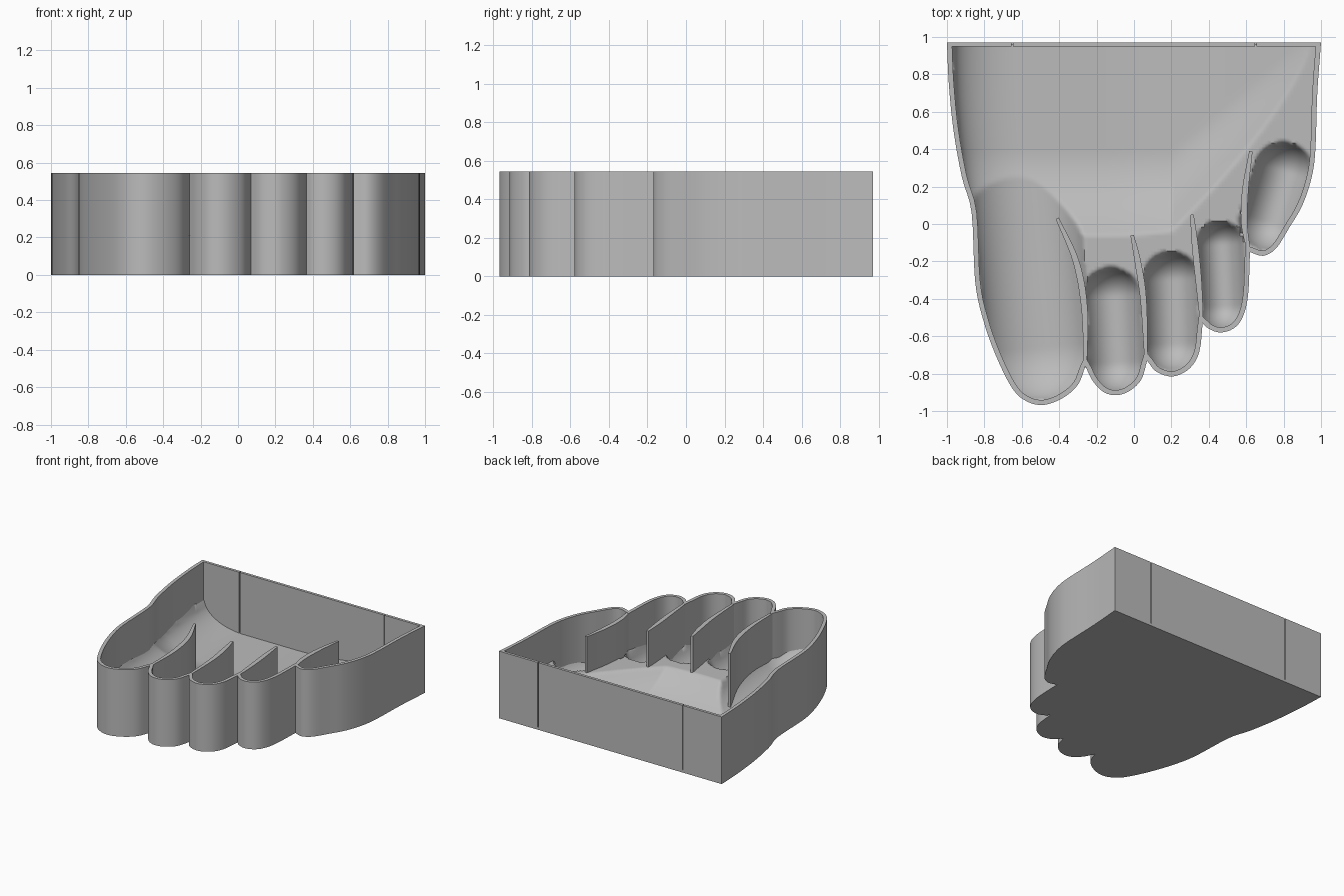
import bpy, bmesh, math
from mathutils import Vector
from mathutils.geometry import intersect_point_line

if "Cube" in bpy.data.objects:
    bpy.data.objects.remove(bpy.data.objects["Cube"], do_unlink=True)

HEIGHT, RIM, WALL, STEP = 0.545, 0.25, 0.027, 0.016

grey = bpy.data.materials.new("plain_grey")
grey.use_nodes = True
colour = (0.5, 0.5, 0.5, 1)
grey.diffuse_color = colour
grey.node_tree.nodes["Principled BSDF"].inputs["Base Color"].default_value = colour


def finish(name, bm, angle):
    bmesh.ops.recalc_face_normals(bm, faces=bm.faces)
    mesh = bpy.data.meshes.new(name)
    bm.to_mesh(mesh)
    bm.free()
    mesh.materials.append(grey)
    obj = bpy.data.objects.new(name, mesh)
    bpy.context.collection.objects.link(obj)
    bpy.ops.object.select_all(action="DESELECT")
    obj.select_set(True)
    bpy.context.view_layer.objects.active = obj
    bpy.ops.object.shade_smooth_by_angle(angle=math.radians(angle))
    return obj


def prism(name, outline, low, high):
    bm = bmesh.new()
    base = bm.faces.new([bm.verts.new((p.x, p.y, low)) for p in outline])
    top = bmesh.ops.extrude_face_region(bm, geom=[base])["geom"]
    moved = [v for v in top if isinstance(v, bmesh.types.BMVert)]
    bmesh.ops.translate(bm, verts=moved, vec=(0, 0, high - low))
    if not base.is_valid or len(bm.faces) < len(outline) + 2:
        bm.faces.new([v for v in bm.verts if v not in moved])
    return finish(name, bm, 30)


def smooth_path(points, steps=4):
    """Curve passing through every point, with free ends."""
    pts = [Vector(p) for p in points]
    pts = [2 * pts[0] - pts[1]] + pts + [2 * pts[-1] - pts[-2]]
    path = []
    for a, b, c, d in zip(pts, pts[1:], pts[2:], pts[3:]):
        for i in range(steps):
            t = i / steps
            path.append(0.5 * (2 * b + (c - a) * t + (2 * a - 5 * b + 4 * c - d) * t ** 2
                               + (3 * b - a - 3 * c + d) * t ** 3))
    return path + [pts[-2]]


def offset_path(path, width):
    """Shift a path to its left by a width given for each position."""
    shifted = []
    for i, p in enumerate(path):
        before = (p - path[i - 1]).normalized() if i else None
        after = (path[i + 1] - p).normalized() if i + 1 < len(path) else None
        before, after = before or after, after or before
        tangent = (before + after).normalized()
        mitre = max(0.5, tangent.dot(after))
        shifted.append(p + Vector((-tangent.y, tangent.x)) * width(i / (len(path) - 1)) / mitre)
    return shifted


# Foot outline: one smooth lobe per toe, meeting in sharp notches
lobes = [
    [(-1, .97), (-.99, .75), (-.965, .5), (-.92, .25), (-.868, .06), (-.85, -.3), (-.81, -.5),
     (-.74, -.7), (-.65, -.88), (-.57, -.95), (-.48, -.967), (-.38, -.93), (-.3, -.86), (-.26, -.76)],
    [(-.26, -.76), (-.22, -.84), (-.16, -.9), (-.09, -.915), (-.02, -.89), (.04, -.83), (.07, -.73)],
    [(.07, -.73), (.12, -.79), (.21, -.815), (.3, -.77), (.35, -.68), (.367, -.53)],
    [(.367, -.53), (.4, -.56), (.46, -.58), (.53, -.56), (.58, -.5), (.61, -.38), (.62, -.15)],
    [(.62, -.15), (.69, -.17), (.76, -.13), (.83, -.02), (.9, .1), (.95, .25), (.97, .4),
     (.98, .7), (1, .97)],
]
outer = []
for lobe in lobes:
    outer += smooth_path(lobe)[:-1]
outer.append(Vector(lobes[-1][-1]))
inner = offset_path(outer, lambda t: WALL)
inner[0].y = inner[-1].y = outer[0].y

# Side wall and base
prism("side_wall", outer + inner[::-1], 0, HEIGHT)
prism("base_plate", outer, 0, 0.02)

# Back wall in three panels with narrow slits between them
gap, slit, back = 0.004, 0.65, outer[0].y
panels = {"back_panel_right": (-.985, -slit - gap), "back_panel_middle": (-slit + gap, slit - gap),
          "back_panel_left": (slit + gap, .985)}
for name, (x0, x1) in panels.items():
    corners = [(x0, back - .022), (x1, back - .022), (x1, back), (x0, back)]
    prism(name, [Vector(c) for c in corners], 0, HEIGHT)

# Thin fins running inward from each notch between toes
fins = {
    "first_fin": [(-.26, -.75), (-.265, -.45), (-.31, -.2), (-.41, .03)],
    "second_fin": [(.065, -.72), (.05, -.4), (.02, -.2), (-.01, -.06)],
    "third_fin": [(.362, -.52), (.345, -.3), (.325, -.1), (.31, .05)],
    "fourth_fin": [(.615, -.15), (.59, 0), (.595, .18), (.625, .39)],
}
for name, points in fins.items():
    path = smooth_path(points, 6)
    half = lambda t: 0.009 + 0.009 * math.sin(math.pi * t)
    sides = offset_path(path, half), offset_path(path, lambda t: -half(t))
    prism(name, sides[0] + sides[1][::-1], 0, HEIGHT - 0.002)


# Sunken floor: axis start, axis end, radius and depth of each toe hollow
hollows = [
    ((-.6, .35), (-.51, -.66), .285, .18),
    ((-.12, -.39), (-.1, -.74), .155, .16),
    ((.2, -.3), (.21, -.64), .15, .16),
    ((.46, -.11), (.475, -.44), .125, .15),
    ((.8, .28), (.72, .01), .155, .17),
]


def floor_height(x, y):
    # broad ball of the foot, steep on its right and gentle on its left
    edge = -.97 + .1 * ((back - y) / back) ** 2
    if x < edge + .35:
        side = 1 - math.sqrt(max(0, 1 - ((edge + .35 - x) / .35) ** 2))
    else:
        side = (max(0, x + .15) / 1.1) ** 2
    ridge = max(0, (x - .2) * .85) - .06
    front = max(0, (ridge + .45 - y) / .45) ** 2
    z = .05 + (RIM - .05) * min(1, side + front)
    # toe hollows
    p = Vector((x, y))
    for start, end, radius, depth in hollows:
        a, b = Vector(start), Vector(end)
        t = intersect_point_line(p, a, b)[1]
        q = (p - a.lerp(b, min(1, max(0, t)))).length / radius
        if q < 1:
            z = min(z, RIM - depth * (1 - q * q) ** .65)
    return z


def inside(x, y):
    hit = False
    for a, b in zip(outer, outer[1:] + outer[:1]):
        if (a.y > y) != (b.y > y) and x < a.x + (y - a.y) * (b.x - a.x) / (b.y - a.y):
            hit = not hit
    return hit


bm = bmesh.new()
grid = {}
count = int(2 / STEP)
for i in range(count + 1):
    for j in range(count + 1):
        x, y = -1 + i * STEP, back - .01 - j * STEP
        if inside(x, y):
            grid[i, j] = bm.verts.new((x, y, floor_height(x, y)))
for i, j in grid:
    cell = [grid.get(k) for k in ((i, j), (i, j + 1), (i + 1, j + 1), (i + 1, j))]
    if all(cell):
        bm.faces.new(cell)
finish("sunken_floor", bm, 60)
